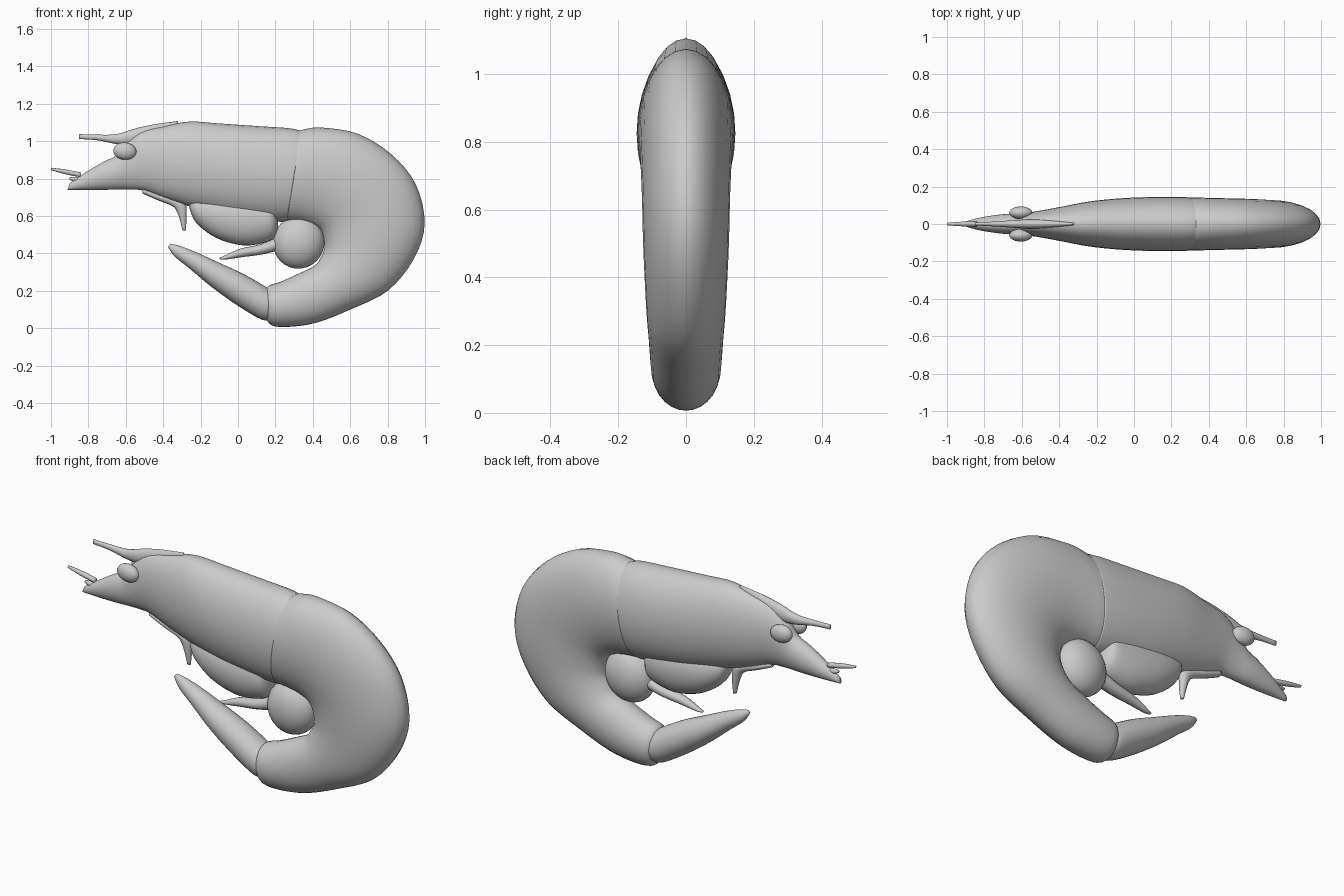
import bpy, bmesh, math
from mathutils import Vector


def catmull(a, b, c, d, t):
    return 0.5 * (2 * b + (c - a) * t + (2 * a - 5 * b + 4 * c - d) * t * t
                  + (3 * b - a - 3 * c + d) * t ** 3)


def finish(name, bm):
    bmesh.ops.recalc_face_normals(bm, faces=bm.faces)
    for f in bm.faces:
        f.smooth = True
    mesh = bpy.data.meshes.new(name)
    bm.to_mesh(mesh)
    bm.free()
    ob = bpy.data.objects.new(name, mesh)
    bpy.context.collection.objects.link(ob)
    return ob


def loft(name, sections, sides=28, steps=4, y=0.0):
    """Skin of ellipses; section = (x, z of outer edge, x, z of inner edge, half width)."""
    rows = []
    n = len(sections)
    for i in range(n - 1):
        q = [sections[max(0, min(n - 1, i + k))] for k in (-1, 0, 1, 2)]
        for s in range(steps):
            rows.append([catmull(*v, s / steps) for v in zip(*q)])
    rows.append(list(sections[-1]))
    bm = bmesh.new()
    rings = []
    for x1, z1, x2, z2, w in rows:
        mid = Vector(((x1 + x2) / 2, y, (z1 + z2) / 2))
        half = Vector(((x1 - x2) / 2, 0, (z1 - z2) / 2))
        ring = []
        for k in range(sides):
            a = 2 * math.pi * k / sides
            ring.append(bm.verts.new(mid + half * math.cos(a) + Vector((0, w * math.sin(a), 0))))
        rings.append(ring)
    for r, s in zip(rings, rings[1:]):
        for k in range(sides):
            j = (k + 1) % sides
            bm.faces.new((r[k], r[j], s[j], s[k]))
    bm.faces.new(rings[0])
    bm.faces.new(rings[-1])
    return finish(name, bm)


def ellipsoid(name, loc, size, tilt=0.0):
    bm = bmesh.new()
    bmesh.ops.create_uvsphere(bm, u_segments=24, v_segments=14, radius=1)
    bmesh.ops.scale(bm, vec=size, verts=bm.verts)
    ob = finish(name, bm)
    ob.location = loc
    ob.rotation_euler.y = tilt
    return ob


# Head and carapace
loft("carapace", [
    (-0.90, 0.775, -0.912, 0.74, 0.012), (-0.82, 0.83, -0.82, 0.74, 0.035),
    (-0.72, 0.89, -0.72, 0.74, 0.050), (-0.65, 0.925, -0.65, 0.742, 0.056),
    (-0.59, 1.00, -0.58, 0.742, 0.060), (-0.52, 1.055, -0.50, 0.735, 0.070),
    (-0.40, 1.08, -0.38, 0.69, 0.092), (-0.26, 1.105, -0.22, 0.64, 0.120),
    (-0.10, 1.095, -0.05, 0.60, 0.137), (0.12, 1.08, 0.10, 0.58, 0.145),
    (0.27, 1.07, 0.21, 0.57, 0.145), (0.34, 1.055, 0.26, 0.57, 0.142)])

# Curled abdomen
loft("abdomen", [
    (0.31, 1.05, 0.23, 0.575, 0.141), (0.36, 1.065, 0.28, 0.57, 0.142),
    (0.45, 1.073, 0.33, 0.565, 0.140),
    (0.64, 1.04, 0.39, 0.55, 0.137), (0.82, 0.93, 0.43, 0.53, 0.134),
    (0.95, 0.77, 0.45, 0.50, 0.130), (0.998, 0.56, 0.46, 0.46, 0.127),
    (0.94, 0.37, 0.46, 0.42, 0.122), (0.80, 0.20, 0.44, 0.375, 0.116),
    (0.60, 0.10, 0.41, 0.335, 0.110), (0.42, 0.03, 0.33, 0.295, 0.106),
    (0.28, 0.008, 0.23, 0.25, 0.102), (0.19, 0.012, 0.17, 0.23, 0.093),
    (0.155, 0.04, 0.15, 0.21, 0.07)])

# Tail fan, folded forward
loft("tail_fan", [
    (0.19, 0.05, 0.18, 0.20, 0.07), (0.13, 0.045, 0.16, 0.215, 0.085),
    (0.00, 0.12, 0.03, 0.29, 0.082), (-0.14, 0.22, -0.10, 0.35, 0.070),
    (-0.26, 0.32, -0.22, 0.405, 0.048), (-0.34, 0.385, -0.31, 0.44, 0.028),
    (-0.375, 0.435, -0.36, 0.452, 0.008)])

# Rostrum spike and its ridge along the carapace
loft("rostrum", [
    (-0.85, 1.038, -0.85, 1.012, 0.008), (-0.75, 1.035, -0.75, 1.005, 0.013),
    (-0.65, 1.038, -0.65, 0.985, 0.020), (-0.55, 1.068, -0.55, 0.98, 0.026),
    (-0.45, 1.09, -0.45, 1.00, 0.022), (-0.32, 1.108, -0.32, 1.04, 0.008)], 14)

# Folded walking legs and swimmerets
loft("walking_legs", [
    (-0.265, 0.68, -0.26, 0.645, 0.02), (-0.235, 0.71, -0.225, 0.565, 0.060),
    (-0.12, 0.72, -0.12, 0.485, 0.088), (0.00, 0.72, 0.01, 0.445, 0.095),
    (0.10, 0.71, 0.11, 0.45, 0.092), (0.18, 0.69, 0.19, 0.48, 0.080),
    (0.215, 0.64, 0.215, 0.53, 0.03)])
ellipsoid("swimmerets", (0.325, 0, 0.46), (0.138, 0.095, 0.142), 0.35)

# Thin legs
loft("rear_leg", [
    (0.24, 0.50, 0.23, 0.42, 0.04), (0.12, 0.45, 0.13, 0.395, 0.034),
    (0.01, 0.425, 0.02, 0.38, 0.026), (-0.08, 0.385, -0.07, 0.367, 0.014),
    (-0.10, 0.378, -0.10, 0.37, 0.006)], 14)
loft("front_leg", [
    (-0.51, 0.75, -0.51, 0.72, 0.02), (-0.42, 0.72, -0.43, 0.685, 0.024),
    (-0.33, 0.695, -0.355, 0.655, 0.024), (-0.28, 0.665, -0.33, 0.63, 0.024),
    (-0.275, 0.59, -0.312, 0.585, 0.018), (-0.28, 0.52, -0.298, 0.525, 0.008)], 14)

# Feelers and mouthparts
for name, z, tip, length, r in (("antenna", 0.82, 0.852, 0.16, 0.013),
                                ("upper_mouthpart", 0.79, 0.80, 0.06, 0.014),
                                ("lower_mouthpart", 0.755, 0.765, 0.05, 0.014)):
    x0 = -0.84
    loft(name, [(x0, z + r, x0, z - r, r),
                (x0 - length / 2, (z + tip) / 2 + r, x0 - length / 2, (z + tip) / 2 - r, r),
                (x0 - length, tip + r * 0.5, x0 - length, tip - r * 0.5, r * 0.5)], 10)

# Eyes
for side in (-1, 1):
    ellipsoid("eye_left" if side < 0 else "eye_right",
              (-0.605, side * 0.06, 0.947), (0.062, 0.034, 0.046), 0.1)
